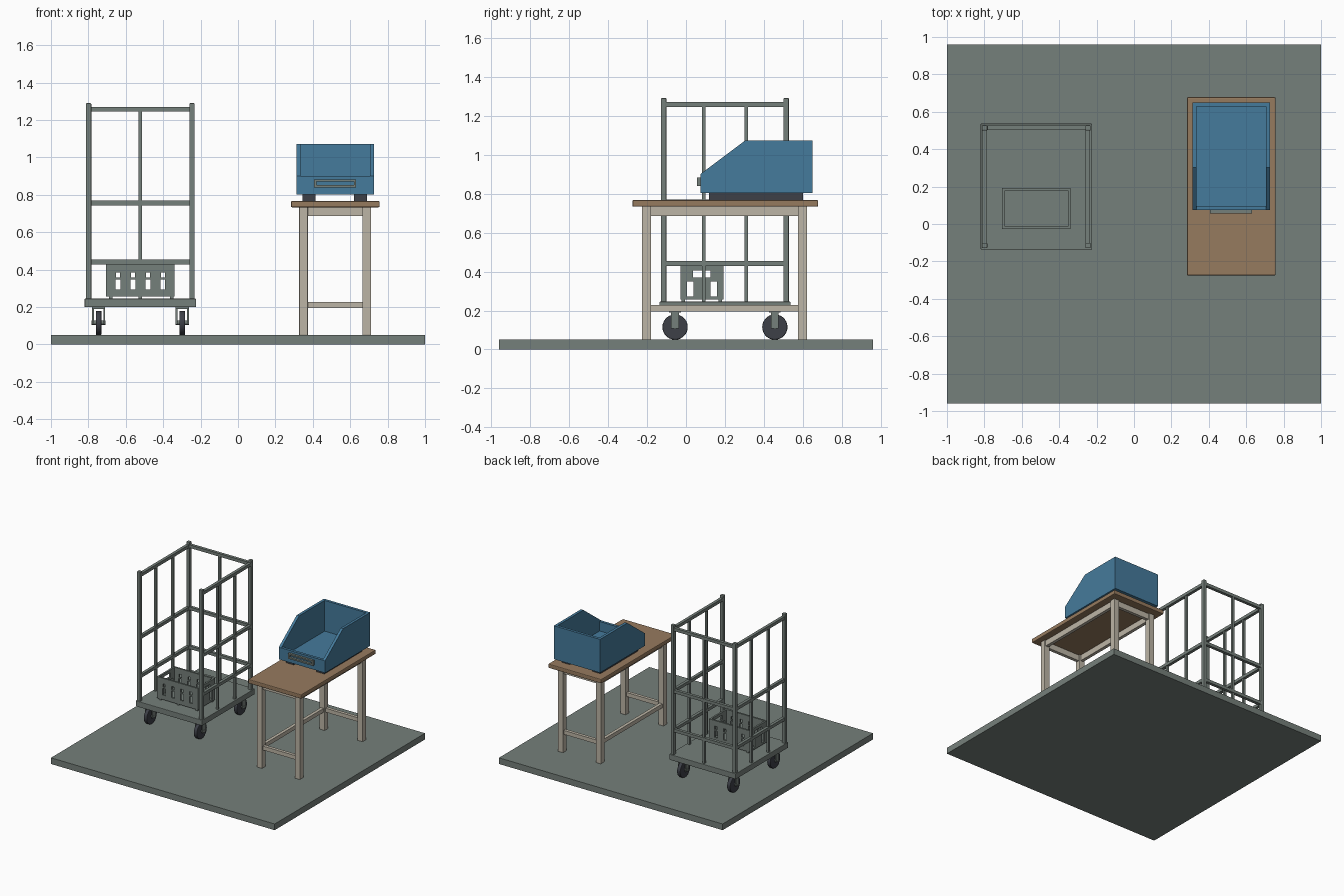
import bpy, bmesh, math
from mathutils import Matrix

cube = bpy.data.objects.get("Cube")
if cube:
    bpy.data.objects.remove(cube, do_unlink=True)


def material(name, rgb):
    lin = [((c + 0.055) / 1.055) ** 2.4 for c in rgb]
    m = bpy.data.materials.new(name)
    m.use_nodes = True
    m.diffuse_color = (*lin, 1)
    m.node_tree.nodes["Principled BSDF"].inputs["Base Color"].default_value = (*lin, 1)
    return m


steel = material("steel grey", (0.46, 0.50, 0.48))
wood = material("wood brown", (0.59, 0.48, 0.37))
blue = material("bin blue", (0.27, 0.48, 0.61))
cream = material("warm cream", (0.74, 0.71, 0.65))
rubber = material("dark rubber", (0.24, 0.25, 0.28))


def finish(name, bm, mat, bevel=0):
    bmesh.ops.recalc_face_normals(bm, faces=bm.faces)
    me = bpy.data.meshes.new(name)
    bm.to_mesh(me)
    bm.free()
    me.materials.append(mat)
    ob = bpy.data.objects.new(name, me)
    bpy.context.scene.collection.objects.link(ob)
    if bevel:
        mod = ob.modifiers.new("Bevel", "BEVEL")
        mod.width = bevel
        mod.segments = 2
    return ob


def add_box(bm, x, y, z):
    size = [b - a for a, b in (x, y, z)]
    mid = [(a + b) / 2 for a, b in (x, y, z)]
    bmesh.ops.create_cube(bm, size=1, matrix=Matrix.Translation(mid) @ Matrix.Diagonal((*size, 1)))


def box(name, x, y, z, mat, bevel=0):
    bm = bmesh.new()
    add_box(bm, x, y, z)
    return finish(name, bm, mat, bevel)


def span(c, w):
    return (c - w / 2, c + w / 2)


def wheel(name, x, y, z, radius, width, mat, bevel=0):
    bm = bmesh.new()
    bmesh.ops.create_cone(bm, cap_ends=True, segments=28, radius1=radius, radius2=radius, depth=width,
                          matrix=Matrix.Translation((x, y, z)) @ Matrix.Rotation(math.pi / 2, 4, "Y"))
    ob = finish(name, bm, mat, bevel)
    for p in ob.data.polygons:
        p.use_smooth = len(p.vertices) == 4


# Floor slab
box("floor_slab", (-1, 1), (-0.96, 0.96), (0, 0.05), steel)

# Cart deck, posts and rails
CX, CY = -0.522, 0.2
left, right, front, back = -0.799, -0.246, -0.115, 0.514
box("cart_deck", (-0.82, -0.225), (-0.136, 0.536), (0.2, 0.245), steel, 0.003)
for x in (left, right):
    for y in (front, back):
        box("cart_post", span(x, 0.029), span(y, 0.028), (0.24, 1.29), steel, 0.004)
for z in (0.441, 0.756, 1.258):
    box("cart_back_rail", (left, right), span(back, 0.024), span(z, 0.025), steel)
    for x in (left, right):
        box("cart_side_rail", span(x, 0.024), (front, back), span(z, 0.025), steel)
box("cart_back_bar", span(CX, 0.018), span(back, 0.018), (0.24, 1.25), steel)
for x in (left, right):
    for y in (0.09, 0.308):
        box("cart_side_bar", span(x, 0.018), span(y, 0.018), (0.24, 1.25), steel)

# Casters
for x in (-0.745, -0.298):
    for y in (-0.056, 0.456):
        wheel("caster_wheel", x, y, 0.115, 0.065, 0.03, rubber, 0.005)
        wheel("caster_axle", x, y, 0.117, 0.012, 0.074, steel)
        box("caster_plate", span(x, 0.07), span(y, 0.06), (0.19, 0.2), steel)
        for s in (-1, 1):
            box("caster_fork", span(x + s * 0.03, 0.01), span(y, 0.04), (0.107, 0.2), steel)


# Slotted crate: each wall is made of bands joined by uprights between the slots
def crate_wall(along_x, c, lo, hi, bands, rows):
    bm = bmesh.new()

    def piece(u, z):
        v = span(c, 0.014)
        add_box(bm, u if along_x else v, v if along_x else u, z)
    for z in bands:
        piece((lo, hi), z)
    for z, centres, width in rows:
        edges = [lo] + [e for m in centres for e in span(m, width)] + [hi]
        for a, b in zip(edges[::2], edges[1::2]):
            piece((a, b), z)
    finish("crate_wall", bm, steel)


x0, x1, y0, y1 = -0.705, -0.34, -0.028, 0.192
cy = (y0 + y1) / 2
slots = [CX + 0.08 * (i - 1.5) for i in range(4)]
for y in (y0 + 0.007, y1 - 0.007):
    crate_wall(True, y, x0, x1, [(0.26, 0.294), (0.348, 0.358), (0.385, 0.43)],
               [((0.294, 0.348), slots, 0.026), ((0.358, 0.385), slots, 0.022)])
for x in (x0 + 0.007, x1 - 0.007):
    crate_wall(False, x, y0, y1, [(0.26, 0.272), (0.35, 0.37), (0.405, 0.43)],
               [((0.272, 0.35), [cy - 0.06, cy + 0.06], 0.032), ((0.37, 0.405), [cy], 0.09)])
box("crate_floor", (x0, x1), (y0, y1), (0.257, 0.268), steel)
for x in (x0 + 0.025, CX, x1 - 0.015):
    for y in (y0 + 0.015, y1 - 0.015):
        box("crate_foot", span(x, 0.018), span(y, 0.018), (0.244, 0.26), steel)

# Table
box("table_top", (0.283, 0.757), (-0.275, 0.678), (0.733, 0.767), wood, 0.006)
legs_x, legs_y = (0.35, 0.688), (-0.203, 0.598)
for x in legs_x:
    for y in legs_y:
        box("table_leg", span(x, 0.046), span(y, 0.046), (0.05, 0.735), cream, 0.002)
    box("table_side_apron", span(x, 0.026), legs_y, (0.686, 0.734), cream)
for y in legs_y:
    box("table_end_apron", legs_x, span(y, 0.026), (0.686, 0.734), cream)
    box("table_end_stretcher", legs_x, span(y, 0.026), (0.196, 0.228), cream)
box("table_long_stretcher", span(legs_x[0], 0.026), legs_y, (0.196, 0.228), cream)

# Open-front bin: sloped side walls, back, low front and floor
bx0, bx1, by0, by1, t = 0.313, 0.727, 0.074, 0.65, 0.022
profile = [(by0, 0.802), (by1, 0.802), (by1, 1.072), (0.303, 1.072), (by0, 0.9)]
for x in (bx0, bx1 - t):
    bm = bmesh.new()
    face = bm.faces.new([bm.verts.new((x, y, z)) for y, z in profile])
    ext = bmesh.ops.extrude_face_region(bm, geom=[face])["geom"]
    bmesh.ops.translate(bm, vec=(t, 0, 0), verts=[g for g in ext if isinstance(g, bmesh.types.BMVert)])
    finish("bin_side", bm, blue)
inner = (bx0 + t, bx1 - t)
box("bin_back", inner, (by1 - t, by1), (0.802, 1.072), blue)
box("bin_front", inner, (by0, by0 + t), (0.802, 0.9), blue)
box("bin_floor", inner, (by0 + t, by1 - t), (0.802, 0.824), blue)
for x in (0.38, 0.655):
    box("bin_runner", span(x, 0.07), (0.118, 0.6), (0.766, 0.803), rubber)

# Label frame on the bin front
for z in (0.846, 0.876):
    box("label_frame_rail", (0.407, 0.631), (0.056, by0), span(z, 0.012), steel)
for x in (0.413, 0.625):
    box("label_frame_end", span(x, 0.012), (0.056, by0), (0.852, 0.87), steel)
